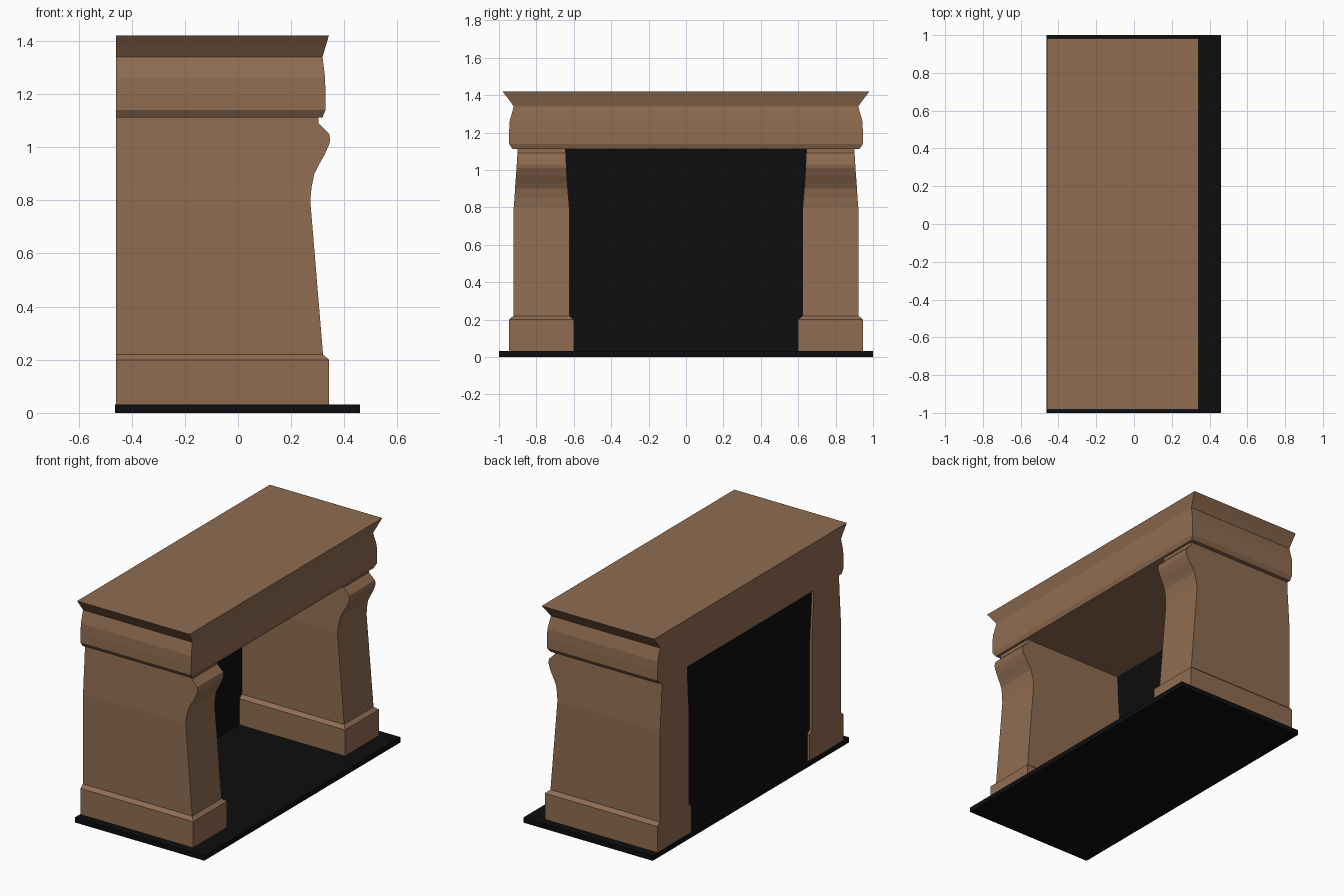
import bpy, bmesh

if "Cube" in bpy.data.objects:
    bpy.data.objects.remove(bpy.data.objects["Cube"])

BACK = -0.46


def material(name, rgb):
    m = bpy.data.materials.new(name)
    m.diffuse_color = (*rgb, 1)
    m.use_nodes = True
    m.node_tree.nodes["Principled BSDF"].inputs["Base Color"].default_value = m.diffuse_color
    return m


stone = material("brown_stone", (0.275, 0.150, 0.082))
black = material("soot_black", (0.004, 0.004, 0.004))


def loft(name, sections, mat):
    """Stack rectangles given as (z, x0, x1, y0, y1) and skin them."""
    bm = bmesh.new()
    rings = []
    for z, x0, x1, y0, y1 in sections:
        rings.append([bm.verts.new(p) for p in
                      ((x0, y0, z), (x1, y0, z), (x1, y1, z), (x0, y1, z))])
    for a, b in zip(rings, rings[1:]):
        for i in range(4):
            j = (i + 1) % 4
            bm.faces.new((a[i], a[j], b[j], b[i]))
    bm.faces.new(rings[0][::-1])
    bm.faces.new(rings[-1])
    bmesh.ops.recalc_face_normals(bm, faces=bm.faces)
    me = bpy.data.meshes.new(name)
    bm.to_mesh(me)
    bm.free()
    me.materials.append(mat)
    ob = bpy.data.objects.new(name, me)
    bpy.context.collection.objects.link(ob)
    return ob


# Hearth slab and firebox back panel
loft("hearth_slab", [(z, -0.463, 0.46, -1, 1) for z in (0, 0.032)], black)
loft("firebox_back", [(z, -0.445, -0.41, -0.66, 0.66) for z in (0.03, 1.112)], black)

# Pillar profile: z, front x, inner y, outer y
pillar = [
    (0.032, 0.343, 0.60, 0.947), (0.20, 0.343, 0.60, 0.947),
    (0.22, 0.32, 0.624, 0.923), (0.80, 0.272, 0.624, 0.921),
    (0.85, 0.277, 0.628, 0.917), (0.90, 0.287, 0.632, 0.914),
    (0.93, 0.302, 0.634, 0.912), (0.97, 0.325, 0.637, 0.909),
    (1.01, 0.343, 0.639, 0.906), (1.03, 0.347, 0.640, 0.905),
    (1.05, 0.343, 0.641, 0.904), (1.09, 0.303, 0.643, 0.901),
    (1.115, 0.303, 0.643, 0.901),
]
for side, label in ((1, "right"), (-1, "left")):
    loft(label + "_pillar",
         [(z, BACK, x, side * yi, side * yo) for z, x, yi, yo in pillar], stone)

# Mantel with moulded edges on front and ends: z, front x, half width
mantel = [
    (1.112, 0.318, 0.928), (1.14, 0.329, 0.946), (1.20, 0.329, 0.946),
    (1.26, 0.328, 0.943), (1.30, 0.323, 0.932), (1.34, 0.318, 0.921),
    (1.38, 0.330, 0.950), (1.42, 0.342, 0.981),
]
loft("mantel", [(z, BACK, x, -y, y) for z, x, y in mantel], stone)
